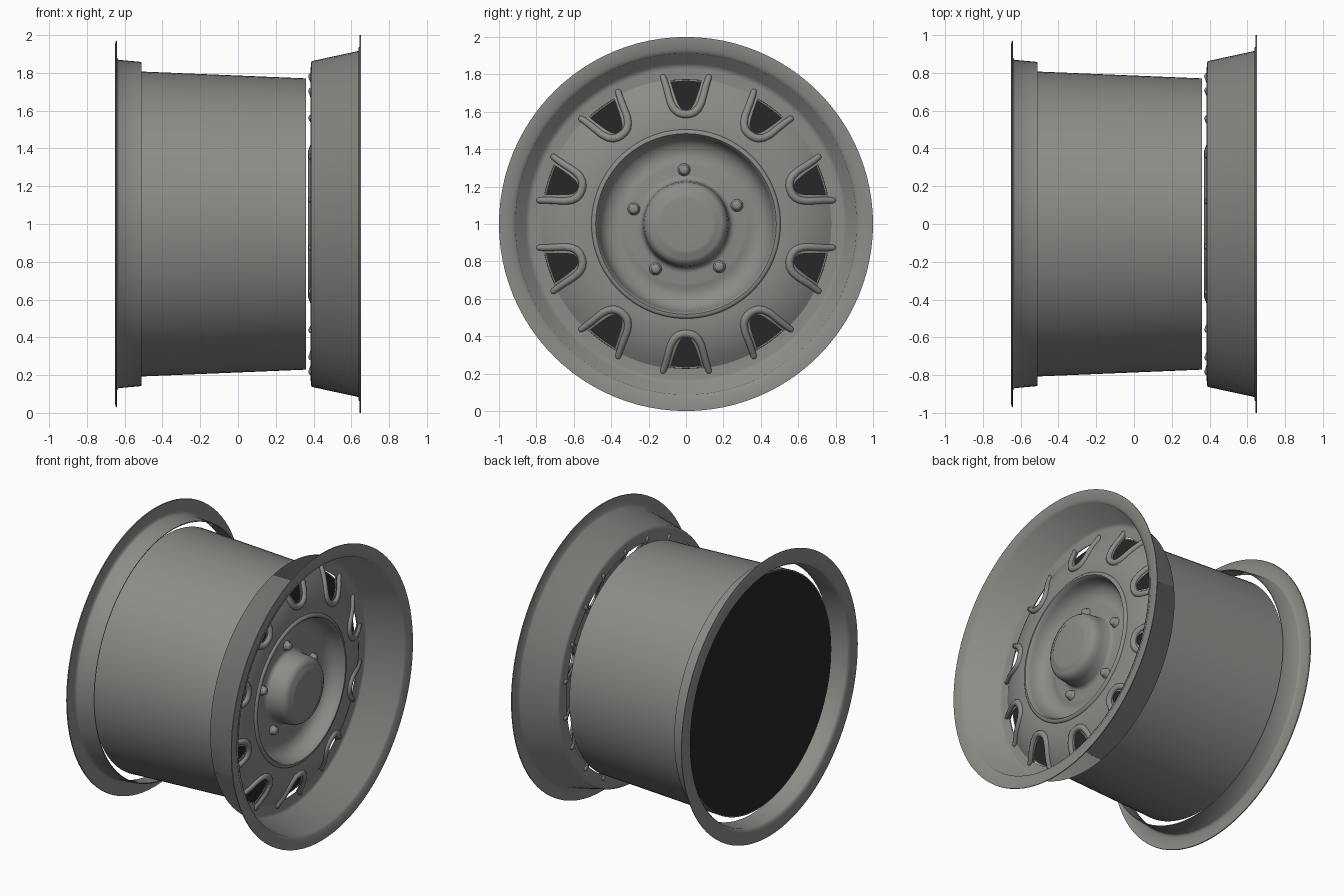
import bpy, bmesh, math
from mathutils import Vector

if "Cube" in bpy.data.objects:
    bpy.data.objects.remove(bpy.data.objects["Cube"])

SEG = 96
CZ = 1.0  # axle height, axle runs along x


def material(name, rgb):
    m = bpy.data.materials.new(name)
    m.diffuse_color = (*rgb, 1)
    m.use_nodes = True
    m.node_tree.nodes["Principled BSDF"].inputs["Base Color"].default_value = m.diffuse_color
    return m


metal = material("grey metal", (0.26, 0.26, 0.245))
dark = material("dark interior", (0.02, 0.02, 0.02))


def polar(x, r, a):
    # angle is measured from the top, towards +y
    return Vector((x, r * math.sin(a), CZ + r * math.cos(a)))


def finish(name, bm, mat, thickness=0, angle=35):
    bmesh.ops.remove_doubles(bm, verts=bm.verts, dist=1e-5)
    bmesh.ops.recalc_face_normals(bm, faces=bm.faces)
    me = bpy.data.meshes.new(name)
    bm.to_mesh(me)
    bm.free()
    me.materials.append(mat)
    ob = bpy.data.objects.new(name, me)
    bpy.context.collection.objects.link(ob)
    bpy.context.view_layer.objects.active = ob
    bpy.ops.object.select_all(action='DESELECT')
    ob.select_set(True)
    if thickness:
        s = ob.modifiers.new("sheet", 'SOLIDIFY')
        s.thickness = thickness
        s.offset = 0
        bpy.ops.object.modifier_apply(modifier=s.name)
    bpy.ops.object.shade_smooth_by_angle(angle=math.radians(angle))
    return ob


def grid(bm, rows, wrap=False):
    vs = [[bm.verts.new(p) for p in row] for row in rows]
    n = len(vs)
    for i in range(n if wrap else n - 1):
        a, b = vs[i], vs[(i + 1) % n]
        for j in range(len(a) - 1):
            bm.faces.new((a[j], a[j + 1], b[j + 1], b[j]))


def revolve(name, profile, mat, thickness=0, angle=35):
    bm = bmesh.new()
    grid(bm, [[polar(x, r, 2 * math.pi * i / SEG) for x, r in profile]
              for i in range(SEG)], wrap=True)
    bmesh.ops.dissolve_degenerate(bm, edges=bm.edges, dist=1e-6)
    return finish(name, bm, mat, thickness, angle)


# Barrel wall (its rear end sits inside the rear flange) and dark covers
revolve("barrel", [(-0.555, 0.806), (0.36, 0.768)], metal, 0.006)
revolve("back_cover", [(-0.553, 0.804), (-0.553, 0.0)], dark, 0.004)
revolve("front_cover", [(0.355, 0.766), (0.355, 0.0)], dark, 0.004)

# Rear and front rim flanges
revolve("rear_flange", [(-0.51, 0.855), (-0.632, 0.866), (-0.641, 0.874), (-0.646, 0.89),
                        (-0.649, 0.93), (-0.648, 0.95), (-0.643, 0.97)], metal, 0.006, 85)
revolve("front_flange", [(0.386, 0.772), (0.388, 0.83), (0.391, 0.86), (0.64, 0.914),
                         (0.642, 0.932), (0.647, 0.94), (0.647, 1.0)], metal, 0.006, 85)

# Slotted domed face plate: ten U-shaped openings at the outer edge
HALF = math.radians(6.2)
SECTOR = math.radians(36)
R_IN, R_OUT, R_SLOT = 0.49, 0.775, 0.61


def dome(r):
    t = min(max((r - R_IN) / (R_OUT - R_IN), 0), 1)
    return 0.475 - 0.088 * t ** 2.2


def edge_radius(t):
    return R_SLOT + (R_OUT - R_SLOT) * abs(t) ** 3.2


columns = []
ts = [math.sin(math.pi / 2 * k / 8) for k in range(-8, 9)]
for k in range(10):
    mid = k * SECTOR
    columns += [(mid + t * HALF, edge_radius(t)) for t in ts]
    gap = SECTOR - 2 * HALF
    columns += [(mid + HALF + gap * j / 7, R_OUT) for j in range(1, 7)]
bm = bmesh.new()
rows = []
for a, r_end in columns:
    radii = [R_IN + (r_end - R_IN) * j / 10 for j in range(11)]
    rows.append([polar(dome(r), r, a) for r in radii])
grid(bm, rows, wrap=True)
finish("face_plate", bm, metal, 0.008)

# Rounded bead around every opening: (sideways, radius, thickness) half path
half = [(0.126, 0.799, 0.3), (0.125, 0.795, 0.65), (0.122, 0.784, 0.88), (0.113, 0.758, 0.95),
        (0.103, 0.725, 1), (0.094, 0.69, 1), (0.083, 0.65, 1.05),
        (0.066, 0.617, 1.1), (0.045, 0.597, 1.15), (0.022, 0.588, 1.15)]
path = [(-s, r, w) for s, r, w in half] + [(0, 0.586, 1.15)] + [(s, r, w) for s, r, w in reversed(half)]
for k in range(10):
    cu = bpy.data.curves.new("slot_bead", 'CURVE')
    cu.dimensions = '3D'
    cu.bevel_depth = 0.019
    cu.bevel_resolution = 3
    cu.use_fill_caps = True
    sp = cu.splines.new('POLY')
    sp.points.add(len(path) - 1)
    c, s = math.cos(k * SECTOR), math.sin(k * SECTOR)
    for pt, (u, r, w) in zip(sp.points, path):
        pt.co = (dome(r) + 0.001, u * c + r * s, CZ + r * c - u * s, 1)
        pt.radius = w
    cu.materials.append(metal)
    ob = bpy.data.objects.new("slot_bead", cu)
    bpy.context.collection.objects.link(ob)
    bpy.ops.object.select_all(action='DESELECT')
    ob.select_set(True)
    bpy.context.view_layer.objects.active = ob
    bpy.ops.object.convert(target='MESH')
    bpy.ops.object.shade_smooth_by_angle(angle=math.radians(60))

# Raised ring, recessed dish and hub cap in one turned profile
revolve("center_dish", [(0.471, 0.507), (0.484, 0.505), (0.492, 0.495), (0.492, 0.483),
                        (0.482, 0.474), (0.455, 0.468), (0.41, 0.452), (0.385, 0.425),
                        (0.372, 0.39), (0.37, 0.355), (0.377, 0.335), (0.380, 0.315),
                        (0.380, 0.262), (0.384, 0.244), (0.40, 0.233), (0.46, 0.228),
                        (0.495, 0.222), (0.517, 0.208), (0.527, 0.188), (0.53, 0.17),
                        (0.536, 0.16), (0.538, 0.14), (0.538, 0.0)], metal, 0, 45)

# Five lug nuts: collar with a domed head
for k in range(5):
    ctr = polar(0, 0.29, math.radians(-2 + 72 * k))
    prof = [(0.375, 0.034), (0.386, 0.033), (0.39, 0.027), (0.408, 0.025),
            (0.415, 0.018), (0.417, 0.008)]
    bm = bmesh.new()
    rings = [[bm.verts.new(ctr + Vector((x, r * math.cos(b), r * math.sin(b))))
              for b in [2 * math.pi * i / 16 for i in range(16)]] for x, r in prof]
    for lo, hi in zip(rings, rings[1:]):
        for i in range(16):
            j = (i + 1) % 16
            bm.faces.new((lo[i], lo[j], hi[j], hi[i]))
    bm.faces.new(rings[-1])
    bm.faces.new(rings[0])
    finish("lug_nut", bm, metal, 0, 60)
